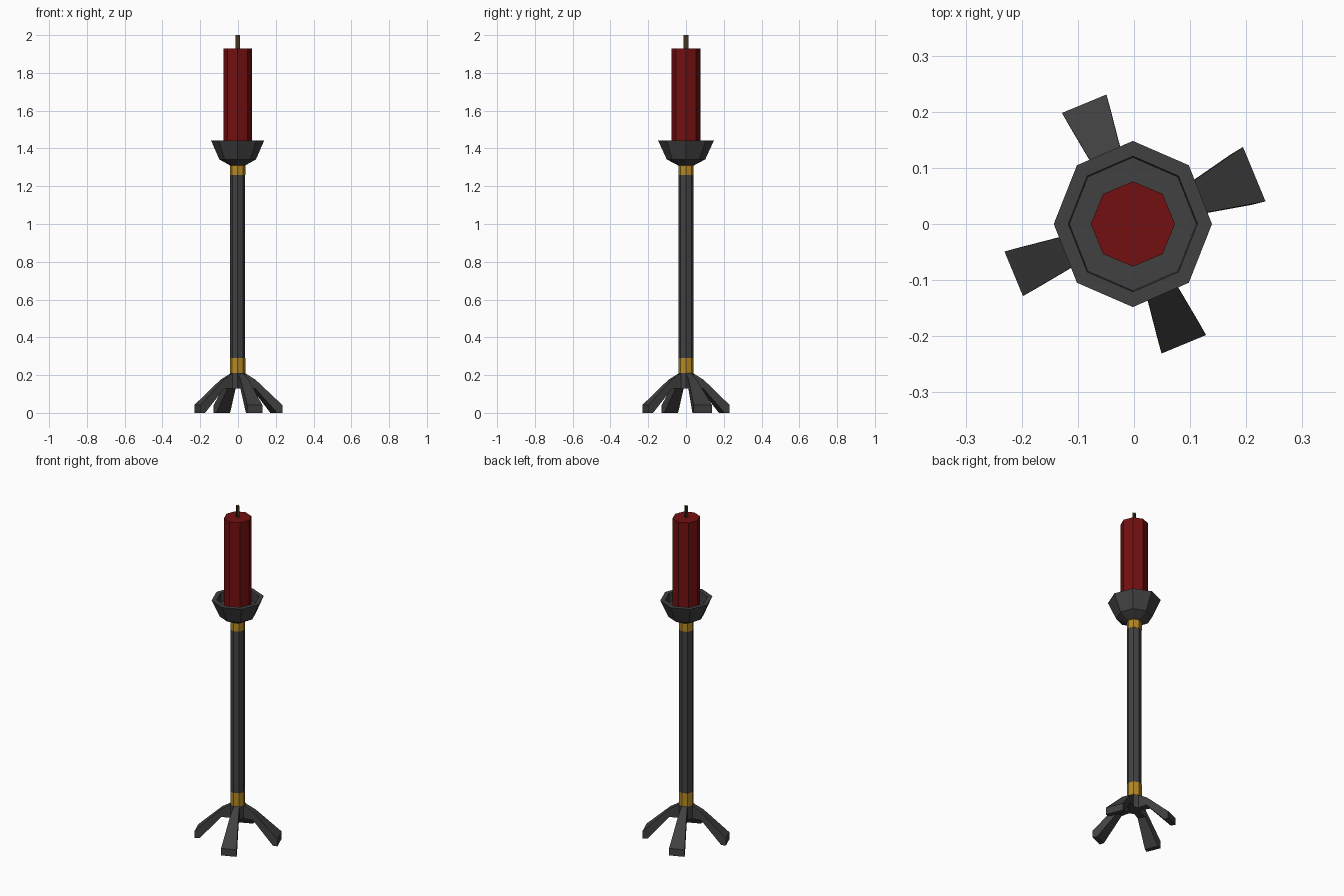
import bpy, bmesh, math

if "Cube" in bpy.data.objects:
    bpy.data.objects.remove(bpy.data.objects["Cube"])

def mat(name, rgb):
    m = bpy.data.materials.new(name)
    m.diffuse_color = (*rgb, 1)
    m.use_nodes = True
    m.node_tree.nodes["Principled BSDF"].inputs["Base Color"].default_value = m.diffuse_color
    return m

IRON = mat("dark iron", (0.052, 0.052, 0.052))
GOLD = mat("brass", (0.46, 0.25, 0.018))
WAX = mat("red wax", (0.17, 0.005, 0.005))
WICK = mat("brown wick", (0.06, 0.033, 0.012))
CX = -0.002

def finish(name, bm, m):
    bmesh.ops.recalc_face_normals(bm, faces=bm.faces)
    me = bpy.data.meshes.new(name)
    bm.to_mesh(me)
    bm.free()
    me.materials.append(m)
    ob = bpy.data.objects.new(name, me)
    bpy.context.collection.objects.link(ob)
    return ob

def lathe(name, profile, m, sy=1.0, n=8):
    """Octagonal turned part from (radius, z) pairs, capped at both ends."""
    bm = bmesh.new()
    rings = [[bm.verts.new((CX + r * math.cos(2 * math.pi * i / n),
                            sy * r * math.sin(2 * math.pi * i / n), z))
              for i in range(n)] for r, z in profile]
    for a, b in zip(rings, rings[1:]):
        for i in range(n):
            j = (i + 1) % n
            bm.faces.new((a[i], a[j], b[j], b[i]))
    bm.faces.new(rings[0])
    bm.faces.new(rings[-1])
    return finish(name, bm, m)

# stem, hub and brass collars
lathe("hub", [(0.04, 0.13), (0.04, 0.21)], IRON)
lathe("lower_collar", [(0.041, 0.21), (0.041, 0.29)], GOLD)
lathe("stem", [(0.04, 0.29), (0.04, 1.26)], IRON)
lathe("upper_collar", [(0.041, 1.26), (0.041, 1.312)], GOLD)

# drip cup with flat rim and recessed floor
lathe("cup", [(0.04, 1.31), (0.097, 1.342), (0.141, 1.443),
              (0.115, 1.443), (0.113, 1.39)], IRON, sy=1.05)

# candle
lathe("candle", [(0.075, 1.385), (0.075, 1.93)], WAX, sy=1.01)

# wick made of two crossed strips
bm = bmesh.new()
for dx, dy in ((0.012, 0), (0, 0.012)):
    bm.faces.new([bm.verts.new((CX + s * dx, s * dy, z))
                  for s, z in ((-1, 1.93), (1, 1.93), (1, 2.0), (-1, 2.0))])
finish("wick", bm, WICK)

# four splayed feet: (radius, top z, underside radius, underside z, width)
def foot(name, angle, spread):
    sections = [(0.035, 0.21, 0.035, 0.13, 0.031),
                (0.092, 0.175, 0.088, 0.13, 0.046),
                (0.232, 0.042, 0.232, 0.0, spread)]
    under_tip = (0.205, 0.0)
    bm = bmesh.new()
    c, s = math.cos(angle), math.sin(angle)

    def pt(r, w, z):
        return bm.verts.new((r * c - w * s, r * s + w * c, z))

    sides = []
    for sgn in (-1, 1):
        top = [pt(r, sgn * w / 2, z) for r, z, _, _, w in sections]
        low = [pt(r, sgn * w / 2, z) for _, _, r, z, w in sections]
        tip = pt(under_tip[0], sgn * spread * 0.46, under_tip[1])
        sides.append(top + [low[2], tip, low[1], low[0]])
    a, b = sides
    for i in range(len(a)):
        j = (i + 1) % len(a)
        bm.faces.new((a[i], a[j], b[j], b[i]))
    for q in sides:
        bm.faces.new((q[0], q[1], q[5], q[6]))
        bm.faces.new((q[1], q[2], q[3], q[4], q[5]))
    finish(name, bm, IRON)

for k in range(4):
    foot(f"foot_{k + 1}", math.radians(22.5 + 90 * k), 0.105 if k == 0 else 0.086)
